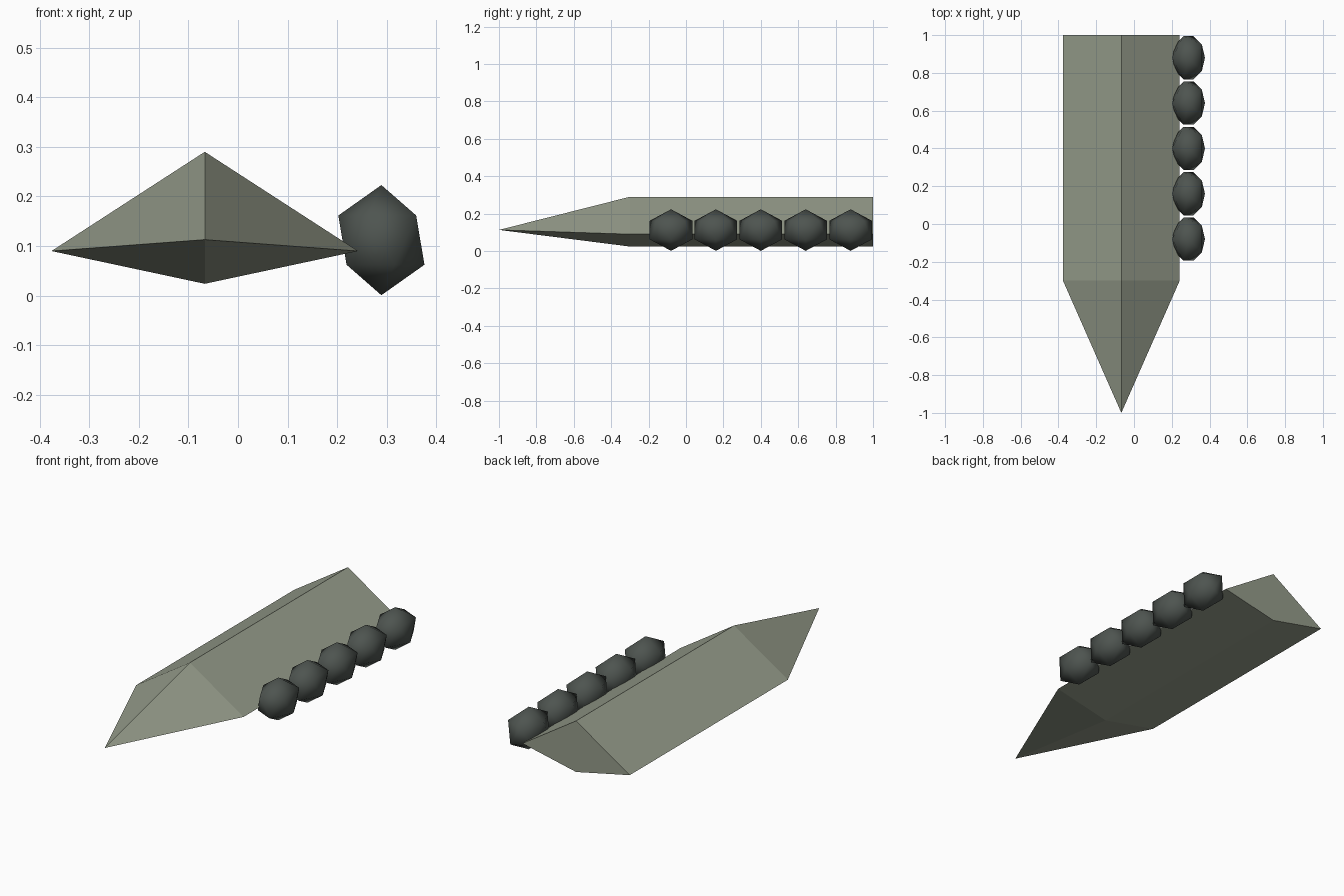
import bpy, bmesh
from mathutils import Matrix

if "Cube" in bpy.data.objects:
    bpy.data.objects.remove(bpy.data.objects["Cube"])


def material(name, rgb):
    m = bpy.data.materials.new(name)
    m.diffuse_color = (*rgb, 1.0)
    m.use_nodes = True
    m.node_tree.nodes["Principled BSDF"].inputs["Base Color"].default_value = m.diffuse_color
    return m


def make_object(name, bm, mat, smooth=False):
    bmesh.ops.recalc_face_normals(bm, faces=bm.faces)
    for f in bm.faces:
        f.smooth = smooth
    me = bpy.data.meshes.new(name)
    bm.to_mesh(me)
    bm.free()
    me.materials.append(mat)
    ob = bpy.data.objects.new(name, me)
    bpy.context.collection.objects.link(ob)
    return ob


hull_mat = material("grey green", (0.30, 0.33, 0.255))
pod_mat = material("dark slate", (0.076, 0.089, 0.08))

# Hull: diamond section swept along y, closing to a point at the front
AXIS = -0.067
section = [(AXIS - 0.309, 0.09), (AXIS, 0.29), (AXIS + 0.309, 0.09), (AXIS, 0.024)]
bm = bmesh.new()
back = [bm.verts.new((x, 1.0, z)) for x, z in section]
front = [bm.verts.new((x, -0.3, z)) for x, z in section]
tip = bm.verts.new((AXIS, -1.0, 0.113))
bm.faces.new(back)
for i in range(4):
    j = (i + 1) % 4
    bm.faces.new((back[i], back[j], front[j], front[i]))
    bm.faces.new((front[i], front[j], tip))
make_object("pointed_hull", bm, hull_mat)

# Row of stretched, smooth-shaded icosahedron pods along the right edge
for i in range(5):
    bm = bmesh.new()
    bmesh.ops.create_icosphere(bm, subdivisions=1, radius=1.0)
    # orient the upper ring's point towards -x
    low_x = max((v.co.x for v in bm.verts if -0.9 < v.co.z < 0))
    if low_x < 0.8:
        bmesh.ops.scale(bm, vec=(-1, 1, 1), verts=bm.verts)
    bmesh.ops.scale(bm, vec=(0.097, 0.134, 0.111), verts=bm.verts)
    bmesh.ops.translate(bm, vec=(0.289, -0.08 + 0.24 * i, 0.112), verts=bm.verts)
    make_object(f"side_pod_{i + 1}", bm, pod_mat, smooth=True)
